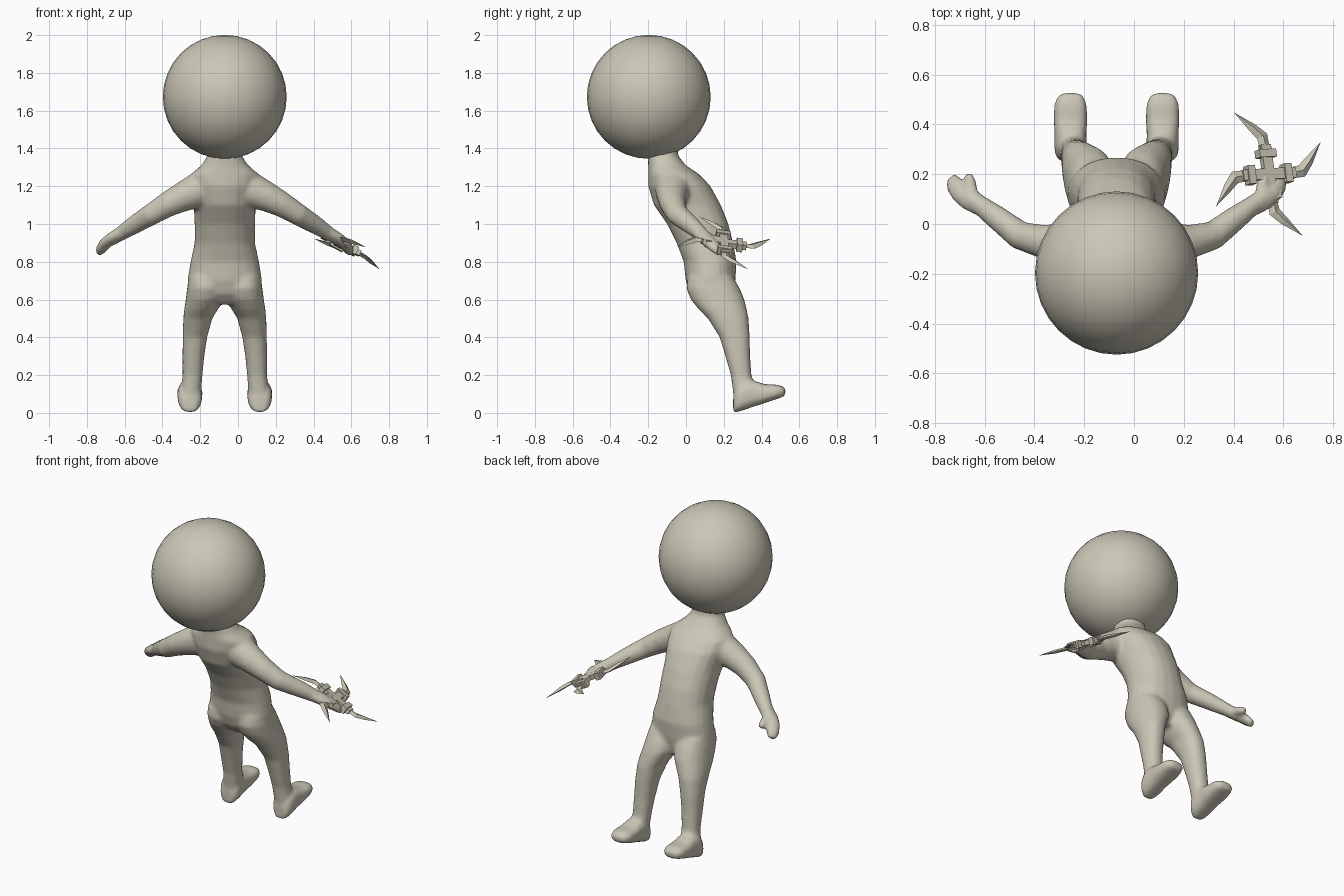
import bpy, bmesh, math
from mathutils import Vector

if "Cube" in bpy.data.objects:
    bpy.data.objects.remove(bpy.data.objects["Cube"])

CX = -0.07  # symmetry plane of the figure

clay = bpy.data.materials.new("warm_clay")
clay.diffuse_color = (0.60, 0.57, 0.47, 1)
clay.use_nodes = True
clay.node_tree.nodes["Principled BSDF"].inputs["Base Color"].default_value = clay.diffuse_color


def make_object(name, bm, smooth=True):
    bmesh.ops.recalc_face_normals(bm, faces=bm.faces)
    me = bpy.data.meshes.new(name)
    bm.to_mesh(me)
    bm.free()
    for p in me.polygons:
        p.use_smooth = smooth
    me.materials.append(clay)
    ob = bpy.data.objects.new(name, me)
    bpy.context.collection.objects.link(ob)
    return ob


def loft(bm, rings, n=20, power=0.9):
    """Closed skin over rings given as (center, half-axis u, half-axis v)."""
    def sp(a):
        return math.copysign(abs(a) ** power, a)
    loops = []
    for c, u, v in rings:
        loops.append([bm.verts.new(c + u * sp(math.cos(2 * math.pi * i / n))
                                   + v * sp(math.sin(2 * math.pi * i / n))) for i in range(n)])
    for a, b in zip(loops, loops[1:]):
        for i in range(n):
            bm.faces.new((a[i], a[(i + 1) % n], b[(i + 1) % n], b[i]))
    bm.faces.new(loops[0][::-1])
    bm.faces.new(loops[-1])


def tube(bm, pts, side, wide=None):
    """Limb along (x, y, z, r) points; wide scales the half-axis along side."""
    ps = [Vector(p[:3]) for p in pts]
    rings = []
    for i, p in enumerate(ps):
        d = (ps[min(i + 1, len(ps) - 1)] - ps[max(i - 1, 0)]).normalized()
        u = Vector(side)
        u = (u - d * u.dot(d)).normalized()
        v = d.cross(u)
        r = pts[i][3]
        rings.append((p, u * r * (wide or 1), v * r))
    loft(bm, rings, 16, 1.0)


# Body: overlapping lofts fused into one soft skin
bm = bmesh.new()

# torso and neck: z, back y, front y, half width
torso = [(1.45, -.20, -.05, .09), (1.36, -.205, -.04, .092), (1.31, -.20, .0, .125),
         (1.26, -.20, .075, .185), (1.20, -.20, .13, .185), (1.10, -.17, .185, .165),
         (1.00, -.10, .225, .16), (.90, -.05, .25, .16), (.80, -.012, .268, .182),
         (.70, -.002, .262, .198), (.63, .02, .25, .18), (.575, .07, .23, .10)]
loft(bm, [(Vector((CX, (a + b) / 2, z)), Vector((w, 0, 0)), Vector((0, (b - a) / 2, 0)))
          for z, a, b, w in torso])

# legs: z, back y, front y, offset, half width
leg = [(.72, .01, .25, .10, .09), (.66, .0, .285, .10, .10), (.60, .025, .31, .107, .10),
       (.55, .065, .322, .125, .09), (.50, .115, .332, .143, .077), (.40, .178, .338, .158, .065),
       (.30, .208, .34, .166, .058), (.20, .237, .347, .171, .053), (.10, .25, .37, .18, .055)]
# feet: y, sole z, top z, half width
foot = [(.25, .0, .09, .035), (.27, .003, .14, .06), (.31, .016, .17, .066), (.36, .033, .17, .064),
        (.42, .053, .152, .068), (.48, .073, .15, .066), (.515, .085, .14, .052), (.527, .095, .13, .03)]

for s in (-1, 1):
    loft(bm, [(Vector((CX + s * o, (a + b) / 2, z)), Vector((w, 0, 0)), Vector((0, (b - a) / 2, 0)))
              for z, a, b, o, w in leg])
    loft(bm, [(Vector((CX + s * .185, y, (a + b) / 2)), Vector((w, 0, 0)), Vector((0, 0, (b - a) / 2)))
              for y, a, b, w in foot], power=0.75)

    def side_pts(pts):
        return [(CX + s * x, y, z, r) for x, y, z, r in pts]
    # arm
    tube(bm, side_pts([(.06, -.06, 1.20, .10), (.15, -.07, 1.175, .094), (.22, -.075, 1.145, .08),
                       (.30, -.07, 1.105, .068), (.39, -.045, 1.05, .058), (.48, .025, .995, .049),
                       (.56, .085, .943, .038), (.60, .11, .92, .036)]), (0, 0, 1))
    # palm with fingers, then thumb
    tube(bm, side_pts([(.55, .075, .95, .03), (.595, .10, .925, .031), (.63, .13, .90, .030),
                       (.652, .16, .87, .026), (.662, .185, .845, .018)]), (-s * .7, .7, .1), 1.45)
    tube(bm, side_pts([(.585, .10, .925, .026), (.585, .15, .918, .026), (.592, .185, .91, .023),
                       (.597, .205, .905, .013)]), (0, 0, 1))

body = make_object("body", bm)
rem = body.modifiers.new("fuse", 'REMESH')
rem.mode = 'VOXEL'
rem.voxel_size = 0.011
rem.use_smooth_shade = True
sm = body.modifiers.new("soften", 'SMOOTH')
sm.factor = 0.5
sm.iterations = 7

# Head
bm = bmesh.new()
bmesh.ops.create_uvsphere(bm, u_segments=32, v_segments=16, radius=0.328)
bmesh.ops.translate(bm, verts=bm.verts, vec=(CX, -.197, 1.673))
make_object("head", bm)

# Throwing star held in the hand: frame from two perpendicular tip directions
hub = Vector((.54, .20, .90))
tip_a = Vector((.21, .13, -.14)).normalized()
normal = tip_a.cross(Vector((-.12, .26, .01))).normalized()
tip_b = normal.cross(tip_a)
SWEEP = math.radians(-25)


def star_point(k, r, t, h):
    """Point at radius r, sideways t, height h on arm k of the star."""
    a = SWEEP + k * math.pi / 2
    e = tip_a * math.cos(a) + tip_b * math.sin(a)
    f = normal.cross(e)
    return hub + e * r + f * t + normal * h


def star_box(bm, k, r0, r1, w, h):
    vs = [[bm.verts.new(star_point(k, r, t, z)) for t, z in ((-w, -h), (w, -h), (w, h), (-w, h))]
          for r in (r0, r1)]
    for i in range(4):
        j = (i + 1) % 4
        bm.faces.new((vs[0][i], vs[0][j], vs[1][j], vs[1][i]))
    bm.faces.new(vs[0][::-1])
    bm.faces.new(vs[1])


# hub bars and collar blocks
bm = bmesh.new()
for k in range(4):
    star_box(bm, k, 0.0, .12, .022, .014)
    star_box(bm, k, .068, .10, .038, .022)
make_object("star_hub", bm, False)

# swept blades: radius, trailing edge, radius, leading edge; ridge along the middle
bm = bmesh.new()
outer = [(.10, -.022), (.165, -.018), (.205, .03)]
inner = [(.10, .022), (.145, .03), (.18, .06)]
for k in range(4):
    tip = bm.verts.new(star_point(k, .258, .12, 0))
    rows = []
    for (ro, to), (ri, ti) in zip(outer, inner):
        rows.append([bm.verts.new(star_point(k, ro, to, 0)),
                     bm.verts.new(star_point(k, (ro + ri) / 2, (to + ti) / 2, .011)),
                     bm.verts.new(star_point(k, ri, ti, 0)),
                     bm.verts.new(star_point(k, (ro + ri) / 2, (to + ti) / 2, -.011))])
    for i in range(4):
        j = (i + 1) % 4
        for a, b in zip(rows, rows[1:]):
            bm.faces.new((a[i], a[j], b[j], b[i]))
        bm.faces.new((rows[-1][i], rows[-1][j], tip))
    bm.faces.new(rows[0])
make_object("star_blades", bm, False)
